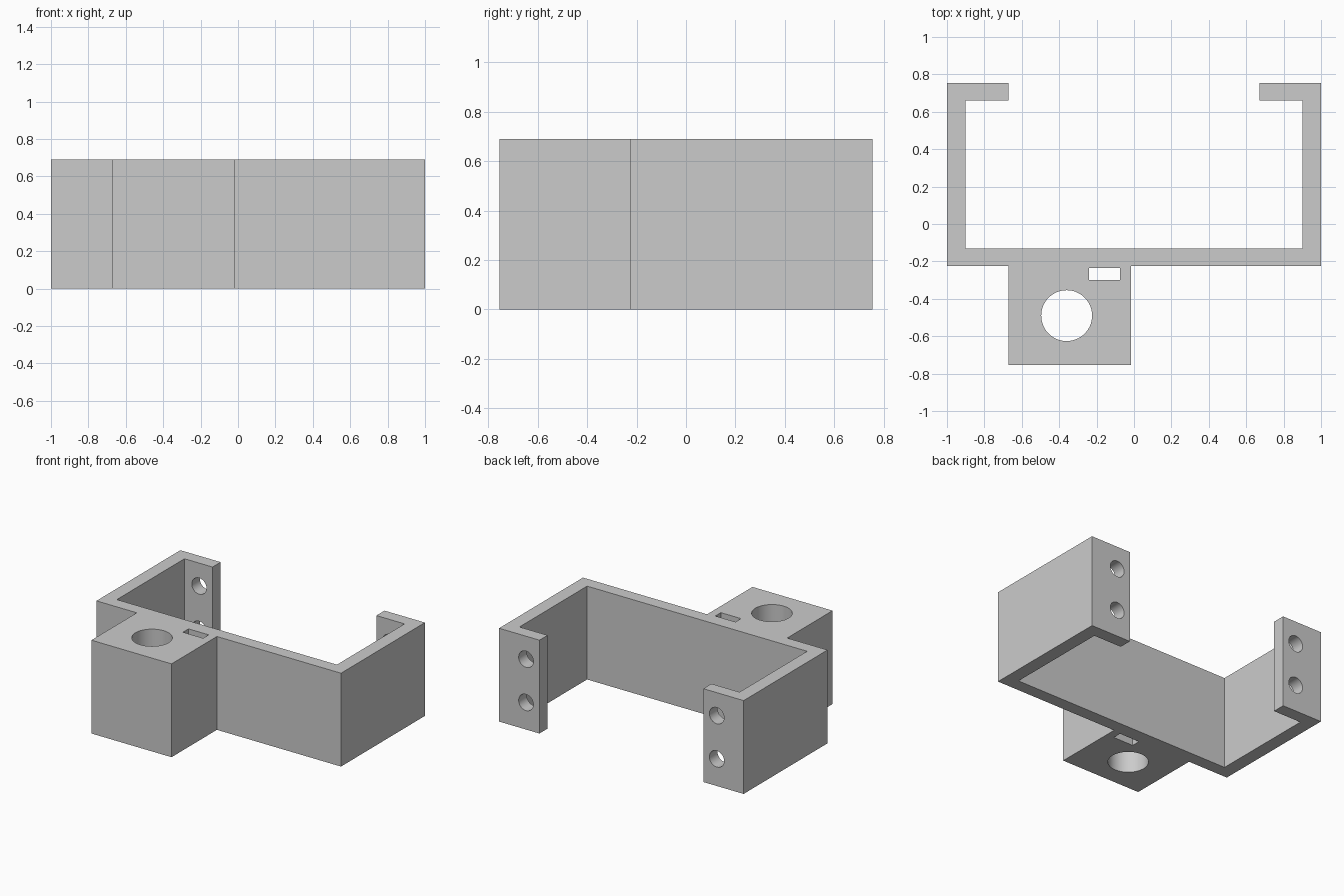
import bpy
import bmesh
from math import pi

HEIGHT = 0.69

cube = bpy.data.objects.get("Cube")
if cube:
    bpy.data.objects.remove(cube, do_unlink=True)

grey = bpy.data.materials.new("plain grey")
grey.use_nodes = True
colour = (0.6, 0.6, 0.6, 1)
grey.diffuse_color = colour
grey.node_tree.nodes["Principled BSDF"].inputs["Base Color"].default_value = colour


def extrude_profile(name, outline, bottom, top):
    """Solid prism from an xy outline."""
    bm = bmesh.new()
    face = bm.faces.new([bm.verts.new((x, y, bottom)) for x, y in outline])
    new = bmesh.ops.extrude_face_region(bm, geom=[face])["geom"]
    verts = [v for v in new if isinstance(v, bmesh.types.BMVert)]
    bmesh.ops.translate(bm, verts=verts, vec=(0, 0, top - bottom))
    bmesh.ops.recalc_face_normals(bm, faces=bm.faces)
    mesh = bpy.data.meshes.new(name)
    bm.to_mesh(mesh)
    bm.free()
    obj = bpy.data.objects.new(name, mesh)
    bpy.context.collection.objects.link(obj)
    obj.data.materials.append(grey)
    return obj


def cylinder(name, radius, depth, location, rotation=(0, 0, 0)):
    bpy.ops.mesh.primitive_cylinder_add(vertices=64, radius=radius, depth=depth,
                                        location=location, rotation=rotation)
    obj = bpy.context.object
    obj.name = name
    obj.data.materials.append(grey)
    return obj


# Open clip frame with returned lips and the socket block, in one outline
bracket = extrude_profile("bracket", [
    (-1, -0.225), (-0.67, -0.225), (-0.67, -0.755), (-0.015, -0.755),
    (-0.015, -0.225), (1, -0.225), (1, 0.755), (0.67, 0.755),
    (0.67, 0.66), (0.9, 0.66), (0.9, -0.13), (-0.9, -0.13),
    (-0.9, 0.66), (-0.67, 0.66), (-0.67, 0.755), (-1, 0.755)], 0, HEIGHT)

# Round socket and tie slot through the block
cutters = [
    cylinder("socket_cutter", 0.136, 2, (-0.36, -0.49, HEIGHT / 2)),
    extrude_profile("slot_cutter", [(-0.24, -0.3), (-0.075, -0.3),
                                    (-0.075, -0.235), (-0.24, -0.235)], -0.5, 1.2),
]

# Two screw holes through each lip
for x in (-0.78, 0.78):
    for z in (0.2, 0.52):
        cutters.append(cylinder("screw_hole_cutter", 0.06, 0.3,
                                (x, 0.71, z), (pi / 2, 0, 0)))

for cutter in cutters:
    cut = bracket.modifiers.new(cutter.name, 'BOOLEAN')
    cut.operation = 'DIFFERENCE'
    cut.solver = 'EXACT'
    cut.object = cutter

bpy.ops.object.select_all(action='DESELECT')
bpy.context.view_layer.objects.active = bracket
bracket.select_set(True)
for modifier in list(bracket.modifiers):
    bpy.ops.object.modifier_apply(modifier=modifier.name)
for cutter in cutters:
    bpy.data.objects.remove(cutter, do_unlink=True)

# Smooth hole walls, crisp edges
bpy.ops.object.shade_smooth_by_angle(angle=pi / 6)
